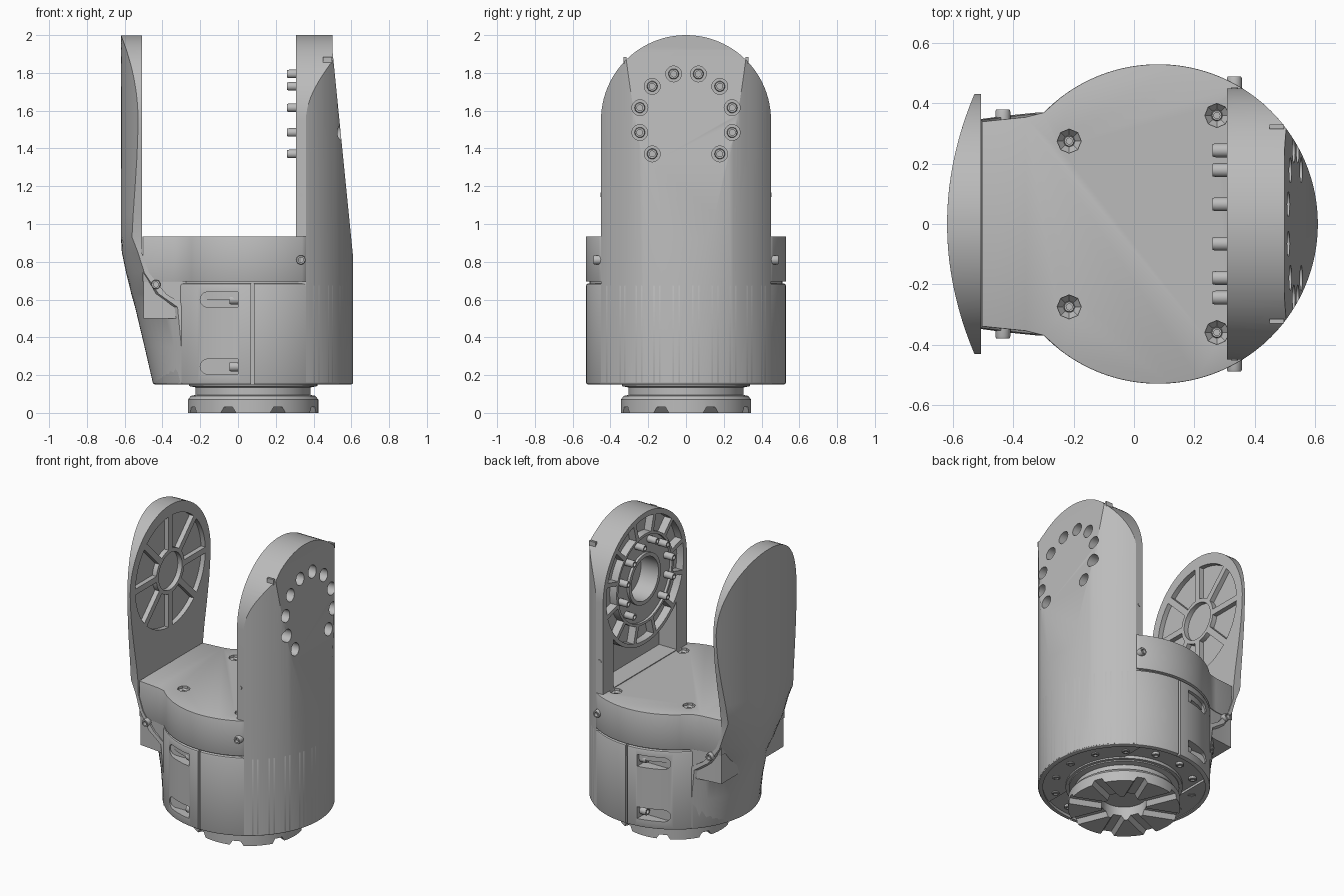
import bpy, bmesh
from math import sin, cos, pi, asin, radians, sqrt
from mathutils import Vector

if "Cube" in bpy.data.objects:
    bpy.data.objects.remove(bpy.data.objects["Cube"])

grey = bpy.data.materials.new("satin_grey")
grey.use_nodes = True
grey.diffuse_color = (0.5, 0.5, 0.5, 1)
grey.node_tree.nodes["Principled BSDF"].inputs["Base Color"].default_value = (0.5, 0.5, 0.5, 1)

CX, R, HUB = 0.08, 0.53, 1.55      # body centre, body radius, joint axis height
AXES = {"X": lambda u, v, w: (w, u, v), "Y": lambda u, v, w: (u, w, v), "Z": lambda u, v, w: (u, v, w)}


def rings_to_object(name, rings):
    """Skin a list of equal-length closed rings and cap both ends."""
    bm = bmesh.new()
    loops = [[bm.verts.new(p) for p in ring] for ring in rings]
    n = len(loops[0])
    for a, b in zip(loops, loops[1:]):
        for i in range(n):
            j = (i + 1) % n
            bm.faces.new((a[i], a[j], b[j], b[i]))
    bm.faces.new(loops[0])
    bm.faces.new(loops[-1])
    bmesh.ops.recalc_face_normals(bm, faces=bm.faces)
    me = bpy.data.meshes.new(name)
    bm.to_mesh(me)
    bm.free()
    me.materials.append(grey)
    ob = bpy.data.objects.new(name, me)
    bpy.context.collection.objects.link(ob)
    return ob


def prism(name, pts, axis, a, b):
    return rings_to_object(name, [[AXES[axis](u, v, w) for u, v in pts] for w in (a, b)])


def lathe(name, profile, origin, axis, n=48):
    """Revolve (radius, height) pairs about an axis through origin."""
    o = Vector(origin)
    return rings_to_object(name, [[o + Vector(AXES[axis](r * cos(2 * pi * i / n), r * sin(2 * pi * i / n), h))
                                   for i in range(n)] for r, h in profile])


def screw(name, origin, axis, r, h, n=14):
    s = 0.55 * r
    return lathe(name, [(r, 0), (r, 0.85 * h), (0.88 * r, h), (s, h), (s, 0.5 * h)], origin, axis, n)


def arc(cx, cy, r, a0, a1, n):
    return [(cx + r * cos(radians(a0 + (a1 - a0) * i / n)), cy + r * sin(radians(a0 + (a1 - a0) * i / n)))
            for i in range(n + 1)]


def circle(cx, cy, r, n=96):
    return arc(cx, cy, r, 0, 360, n)[:-1]


def spoke_pocket(r0, r1, mid, step, gap):
    """Ring sector about the joint axis, leaving spokes of constant width."""
    pts = []
    for r, sign in ((r0, 1), (r1, -1)):
        half = radians(step / 2) - asin(gap / r)
        for k in range(-3, 4):
            t = radians(mid) + sign * half * k / 3
            pts.append((r * cos(t), HUB + r * sin(t)))
    return pts


def apply(ob):
    dg = bpy.context.evaluated_depsgraph_get()
    me = bpy.data.meshes.new_from_object(ob.evaluated_get(dg))
    ob.modifiers.clear()
    ob.data = me


def boolean(ob, cutter, op="DIFFERENCE"):
    m = ob.modifiers.new("cut", "BOOLEAN")
    m.object, m.operation, m.solver = cutter, op, "EXACT"
    apply(ob)
    bpy.data.objects.remove(cutter)


def bevel(ob, width, segments=2):
    m = ob.modifiers.new("round", "BEVEL")
    m.width, m.segments, m.limit_method, m.angle_limit = width, segments, "ANGLE", radians(50)
    apply(ob)


# Lower housing with underside channel, seams and side access pockets
housing = prism("lower_housing", circle(CX, 0, R), "Z", 0.15, 0.685)
bevel(housing, 0.012)
channel = lathe("cutter", [(0.5, 0.1), (0.5, 0.17)], (CX, 0, 0), "Z", 96)
boolean(channel, lathe("cutter", [(0.36, 0), (0.36, 0.3)], (CX, 0, 0), "Z", 96))
boolean(housing, channel)
for s in (-1, 1):
    seam = [(0.07, 0.1), (0.085, 0.1), (0.085, 0.8), (0.07, 0.8)]
    boolean(housing, prism("cutter", seam, "Y", s * 0.505, s * 0.6))
    for z in (0.6, 0.245):
        slot = arc(-0.16, z, 0.04, 90, 270, 12) + [(0, z - 0.04), (0, z + 0.04)]
        boolean(housing, prism("cutter", slot, "Y", s * 0.44, s * 0.6))
        screw("access_screw", (0.0, s * 0.475, z), "X", 0.026, -0.045)
prism("seam_core", circle(CX, 0, R - 0.02), "Z", 0.6, 0.72)

# Upper cover: round body narrowing to a neck at the paddle side
half = [(0.36, 0.449)] + arc(CX, 0, R, 58.2, 128, 28) + [(-0.3, 0.37), (-0.36, 0.355), (-0.505, 0.34)]
outline = half + [(x, -y) for x, y in reversed(half)]
cover = prism("upper_cover", outline, "Z", 0.695, 0.935)
bevel(cover, 0.014)
neck = [(-0.2, 0.37), (-0.3, 0.365), (-0.36, 0.35), (-0.5, 0.335)]
prism("neck", neck + [(x, -y) for x, y in reversed(neck)], "Z", 0.5, 0.8)
for s in (-1, 1):
    for x, y in ((-0.215, 0.275), (0.275, 0.36)):
        boolean(cover, lathe("cutter", [(0.02, 0.895), (0.04, 0.92), (0.04, 1)], (x, s * y, 0), "Z", 8))
        screw("deck_screw", (x, s * y, 0.89), "Z", 0.018, 0.025)
    screw("cover_screw", (0.333, s * 0.44, 0.81), "Y", 0.025, s * 0.05)
    screw("neck_screw", (-0.435, s * 0.33, 0.68), "Y", 0.025, s * 0.05)

# Tall arm: round body cut to a stadium outline with a sloping outer face
arm = prism("drive_arm", circle(CX, 0, R, 128), "Z", 0.16, 2.1)
stadium = arc(0, HUB, 0.45, 0, 180, 48) + [(-0.45, 0.1), (0.45, 0.1)]
boolean(arm, prism("cutter", stadium, "X", 0.308, 0.9), "INTERSECT")
boolean(arm, prism("cutter", [(0.612, 0.8), (0.5, 1.92), (0.5, 2.2), (0.9, 2.2), (0.9, 0.8)], "Y", -1, 1))
for k in range(12):
    boolean(arm, prism("cutter", spoke_pocket(0.305, 0.415, 30 * k, 30, 0.014), "X", 0.2, 0.36))
recess = lathe("cutter", [(0.288, 0.2), (0.288, 0.325)], (0, 0, HUB), "X", 64)
boolean(recess, lathe("cutter", [(0.17, 0.1), (0.17, 0.5)], (0, 0, HUB), "X", 64))
boolean(arm, recess)
boolean(arm, lathe("cutter", [(0.145, 0.2), (0.145, 0.44)], (0, 0, HUB), "X"))
# Cable opening under the joint ring
opening = arc(0, HUB, 0.44, 220, 320, 16) + [(0.34, 0.94), (-0.34, 0.94)]
boolean(arm, prism("cutter", opening, "X", 0.2, 0.44))
# Joint screws with access bores through the outer face
for k in range(-2, 10):
    a = radians(15 + 30 * k)
    if sin(a) < -0.9:
        continue
    y, z = 0.253 * cos(a), HUB + 0.253 * sin(a)
    boolean(arm, lathe("cutter", [(0.042, 0.37), (0.042, 0.8)], (0, y, z), "X", 20))
    screw("joint_screw", (0.33, y, z), "X", 0.023, -0.07)
    screw("bore_screw", (0.365, y, z), "X", 0.028, 0.035)
for s in (-1, 1):
    prism("arm_pin", [(s * 0.315, 1.85), (s * 0.33, 1.85), (s * 0.33, 1.885), (s * 0.315, 1.885)], "X", 0.45, 0.498)
    lathe("arm_dowel", [(0.012, 0.42), (0.012, 0.453)], (0.333, 0, 1.155), "Y", 12).scale.y = s

# Paddle: curved outer shell lofted up from the housing to a rounded plate
sections = [(0.155, -0.45, 0.37, -0.30, -0.25), (0.35, -0.495, 0.37, -0.30, -0.25),
            (0.56, -0.545, 0.37, -0.32, -0.27), (0.63, -0.565, 0.36, -0.42, -0.38),
            (0.74, -0.592, 0.35, -0.495, -0.47), (0.85, -0.615, 0.345, -0.53, -0.51)]
widths = [(0.93, 0.348), (1.05, 0.365), (1.2, 0.393), (1.35, 0.417), (1.45, 0.427)]
widths += [(HUB + 0.45 * sin(t), 0.432 * cos(t)) for t in (radians(90 * i / 18) for i in range(18))]
widths.append((1.999, 0.012))
sections += [(z, -0.62, w, -0.62 + 0.487 * w * w, -0.508) for z, w in widths]
loops = []
for z, xo, w, xe, xi in sections:
    shell = [(xo + (xe - xo) * (i / 10) ** 2, w * i / 10, z) for i in range(-10, 11)]
    loops.append(shell + [(xi, w, z), (xi, -w, z)])
paddle = rings_to_object("paddle_arm", loops)
for k in range(8):
    boolean(paddle, prism("cutter", spoke_pocket(0.15, 0.375, 45 * k + 22.5, 45, 0.02), "X", -0.54, -0.4))
boolean(paddle, lathe("cutter", [(0.125, -0.54), (0.125, -0.4)], (0, 0, HUB), "X"))

# Base coupling with stepped rim, bore and radial channels
base = lathe("base_coupling", [(0.34, 0.18), (0.34, 0.142), (0.305, 0.135), (0.305, 0.095), (0.33, 0.09),
                               (0.345, 0.07), (0.345, 0), (0.14, 0), (0.14, 0.09)], (CX, 0, 0), "Z", 64)
for k in range(4):
    notch = prism("cutter", [(-0.05, -0.01), (0.05, -0.01), (0.025, 0.03), (-0.025, 0.03)], "Y", -0.5, 0.5)
    notch.location.x = CX
    notch.rotation_euler.z = radians(22.5 + 45 * k)
    bpy.context.view_layer.update()
    boolean(base, notch)
for k in range(8):
    a = radians(45 * k)
    screw("coupling_screw", (CX + 0.24 * cos(a), 0.24 * sin(a), 0.015), "Z", 0.028, -0.013)
for k in range(14):
    a = 2 * pi * k / 14
    screw("rim_screw", (CX + 0.43 * cos(a), 0.43 * sin(a), 0.172), "Z", 0.024, -0.02)

# Smooth shading with sharp edges kept
bpy.ops.object.select_all(action="DESELECT")
for ob in bpy.context.collection.objects:
    if ob.type == "MESH":
        ob.select_set(True)
        bpy.context.view_layer.objects.active = ob
bpy.ops.object.shade_smooth_by_angle(angle=radians(32))
